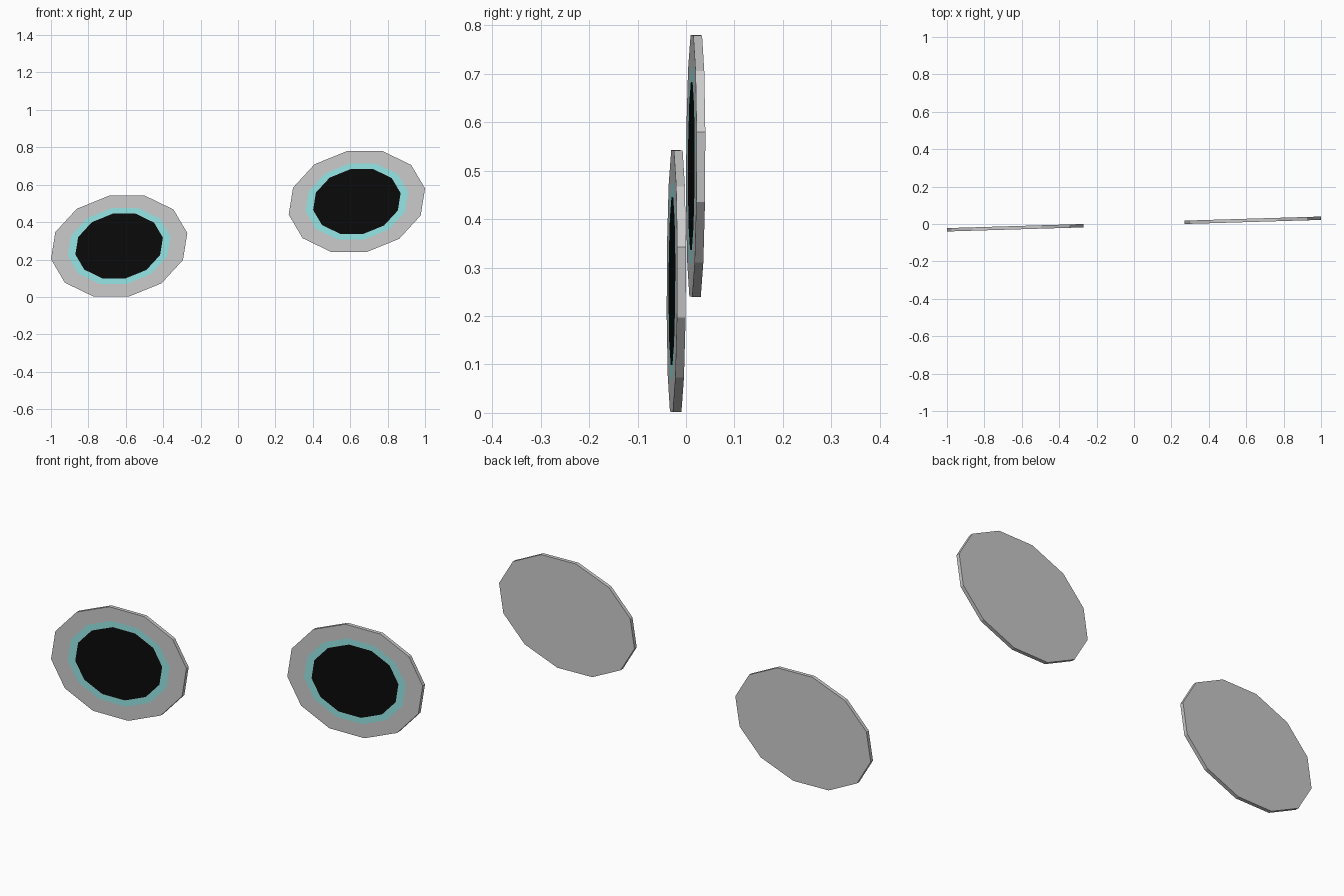
import bpy, bmesh, math

if "Cube" in bpy.data.objects:
    bpy.data.objects.remove(bpy.data.objects["Cube"])

SIDES = 12
U = (0.3645, 0.070)    # long half-axis in x, z
V = (-0.051, 0.2705)   # short half-axis in x, z
SLOPE = 0.030          # slight turn about z
DEPTH = 0.018


def material(name, rgb):
    m = bpy.data.materials.new(name)
    m.diffuse_color = (*rgb, 1)
    m.use_nodes = True
    m.node_tree.nodes["Principled BSDF"].inputs["Base Color"].default_value = m.diffuse_color
    return m


teal = material("iris_teal", (0.31, 0.8, 0.8))
black = material("pupil_black", (0.003, 0.003, 0.003))


def ring(bm, centre, scale, dy=0.0):
    verts = []
    for i in range(SIDES):
        t = 2 * math.pi * i / SIDES
        x = scale * (U[0] * math.cos(t) + V[0] * math.sin(t))
        z = scale * (U[1] * math.cos(t) + V[1] * math.sin(t))
        verts.append(bm.verts.new((centre[0] + x, centre[1] + SLOPE * x + dy, centre[2] + z)))
    return verts


def bridge(bm, a, b, mat):
    for i in range(SIDES):
        j = (i + 1) % SIDES
        bm.faces.new((a[i], a[j], b[j], b[i])).material_index = mat


def eye(name, centre):
    bm = bmesh.new()
    back = ring(bm, centre, 1, DEPTH)
    rim = ring(bm, centre, 1)
    iris = ring(bm, centre, 0.752)
    pupil = ring(bm, centre, 0.642)
    bm.faces.new(back)
    bridge(bm, back, rim, 0)      # edge
    bridge(bm, rim, iris, 0)      # grey surround
    bridge(bm, iris, pupil, 1)    # coloured ring
    bm.faces.new(pupil).material_index = 2
    bmesh.ops.recalc_face_normals(bm, faces=bm.faces)
    me = bpy.data.meshes.new(name)
    bm.to_mesh(me)
    bm.free()
    for m in (None, teal, black):
        me.materials.append(m)
    bpy.context.collection.objects.link(bpy.data.objects.new(name, me))


eye("left_eye", (-0.6355, -0.029, 0.272))
eye("right_eye", (0.6355, 0.011, 0.510))
